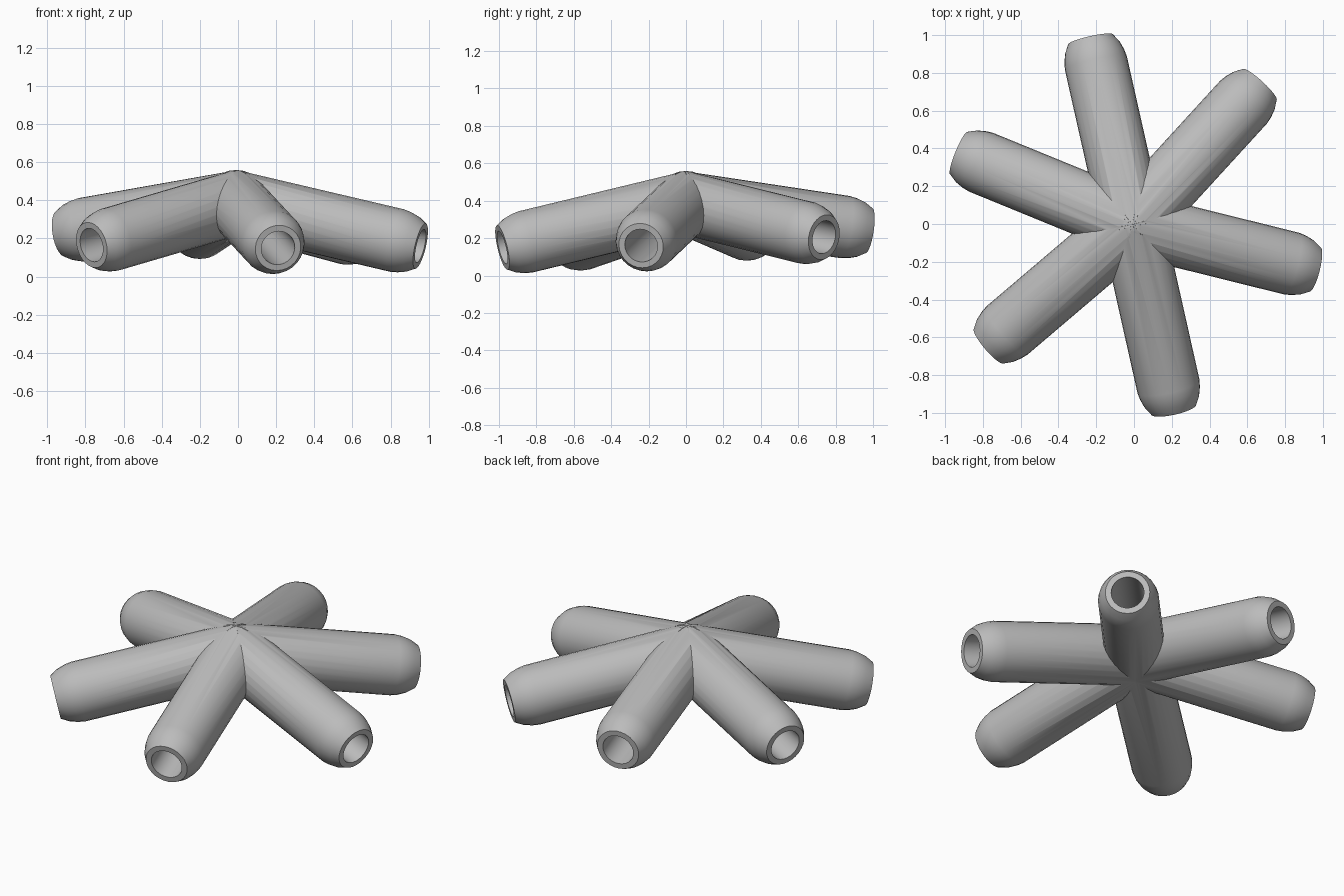
import bpy
import bmesh
from math import pi
from mathutils import Vector, Matrix

cube = bpy.data.objects.get("Cube")
if cube:
    bpy.data.objects.remove(cube)

SIDES = 28
RADIUS = 0.168
BORE = 0.09
HUB = Vector((-0.01, 0, 0.387))

# Centre of each open tube end
TIPS = [
    (0.21, -0.982, 0.15), (0.957, -0.24, 0.16), (0.665, 0.738, 0.205),
    (-0.23, 0.977, 0.24), (-0.927, 0.375, 0.225), (-0.768, -0.645, 0.165),
]

grey = bpy.data.materials.new("plain grey")
grey.use_nodes = True
grey.diffuse_color = (0.5, 0.5, 0.5, 1)
grey.node_tree.nodes["Principled BSDF"].inputs["Base Color"].default_value = (0.5, 0.5, 0.5, 1)


def lathe(name, profile, tip):
    """Closed solid turned about the line from the hub to the tip."""
    axis = Vector(tip) - HUB
    bm = bmesh.new()
    rings = []
    for r, along in profile:
        ring = bmesh.ops.create_circle(bm, segments=SIDES, radius=r,
                                       matrix=Matrix.Translation((0, 0, along)))
        rings.append(ring["verts"])
    for low, high in zip(rings, rings[1:]):
        for i in range(SIDES):
            j = (i + 1) % SIDES
            bm.faces.new((low[i], low[j], high[j], high[i]))
    bm.faces.new(rings[0])
    bm.faces.new(rings[-1])
    bmesh.ops.recalc_face_normals(bm, faces=bm.faces)
    turn = axis.to_track_quat("Z", "Y").to_matrix().to_4x4()
    bm.transform(Matrix.Translation(HUB) @ turn)
    mesh = bpy.data.meshes.new(name)
    bm.to_mesh(mesh)
    bm.free()
    mesh.materials.append(grey)
    obj = bpy.data.objects.new(name, mesh)
    bpy.context.scene.collection.objects.link(obj)
    return obj


def combine(target, other, operation):
    mod = target.modifiers.new("combine", "BOOLEAN")
    mod.operation = operation
    mod.solver = "EXACT"
    mod.object = other
    bpy.ops.object.modifier_apply(modifier=mod.name)
    bpy.data.objects.remove(other)


# Arms with rounded ends, and the bores that hollow them
arms, bores = [], []
for tip in TIPS:
    length = (Vector(tip) - HUB).length
    arms.append(lathe("arm", [(RADIUS, -0.037), (RADIUS, length - 0.13),
                              (0.162, length - 0.09), (0.148, length - 0.045),
                              (0.122, length)], tip))
    bores.append(lathe("bore_cutter", [(BORE, 0.1), (BORE, length + 0.1)], tip))

# Join the arms into one connector and open the sockets
connector = arms[0]
connector.name = "six_way_tube_connector"
bpy.ops.object.select_all(action="DESELECT")
connector.select_set(True)
bpy.context.view_layer.objects.active = connector
for arm in arms[1:]:
    combine(connector, arm, "UNION")
for bore in bores:
    combine(connector, bore, "DIFFERENCE")

bpy.ops.object.shade_smooth_by_angle(angle=pi / 6)
